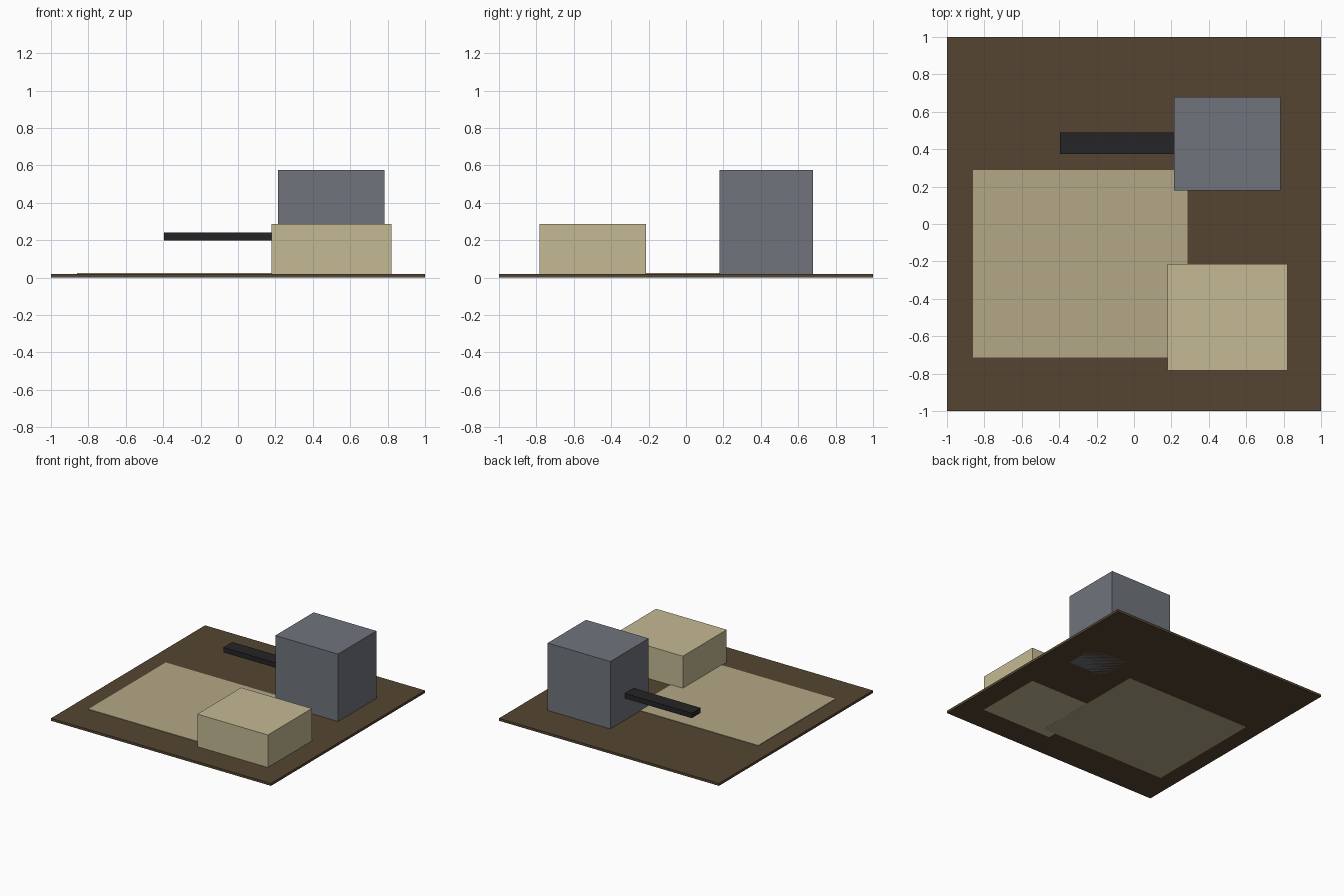
import bpy

if "Cube" in bpy.data.objects:
    bpy.data.objects.remove(bpy.data.objects["Cube"])


def material(name, color):
    m = bpy.data.materials.new(name)
    m.diffuse_color = (*color, 1)
    m.use_nodes = True
    m.node_tree.nodes["Principled BSDF"].inputs["Base Color"].default_value = m.diffuse_color
    return m


def box(name, lo, hi, mat):
    """Axis-aligned box between two corners."""
    bpy.ops.mesh.primitive_cube_add(size=1, location=[(a + b) / 2 for a, b in zip(lo, hi)])
    o = bpy.context.object
    o.name = name
    o.scale = [b - a for a, b in zip(lo, hi)]
    bpy.ops.object.transform_apply(location=False, rotation=False, scale=True)
    o.data.materials.append(mat)
    return o


earth = material("earth", (0.09, 0.06, 0.032))
pale_sand = material("pale_sand", (0.45, 0.39, 0.24))
sand = material("sand", (0.56, 0.49, 0.30))
steel = material("steel", (0.16, 0.174, 0.20))
dark = material("dark", (0.018, 0.018, 0.02))

# Ground slab and the thin paved patch set into it
box("ground_slab", (-1, -1, 0.001), (1, 1, 0.021), earth)
box("paved_patch", (-0.86, -0.713, 0), (0.285, 0.29, 0.025), pale_sand)

# Low building and tall block, both sunk through the slab
box("low_building", (0.178, -0.783, 0.0005), (0.82, -0.213, 0.288), sand)
box("tall_block", (0.213, 0.18, 0.001), (0.783, 0.678, 0.575), steel)

# Bar projecting from the side of the tall block
box("side_bar", (-0.395, 0.374, 0.2), (0.22, 0.489, 0.241), dark)
